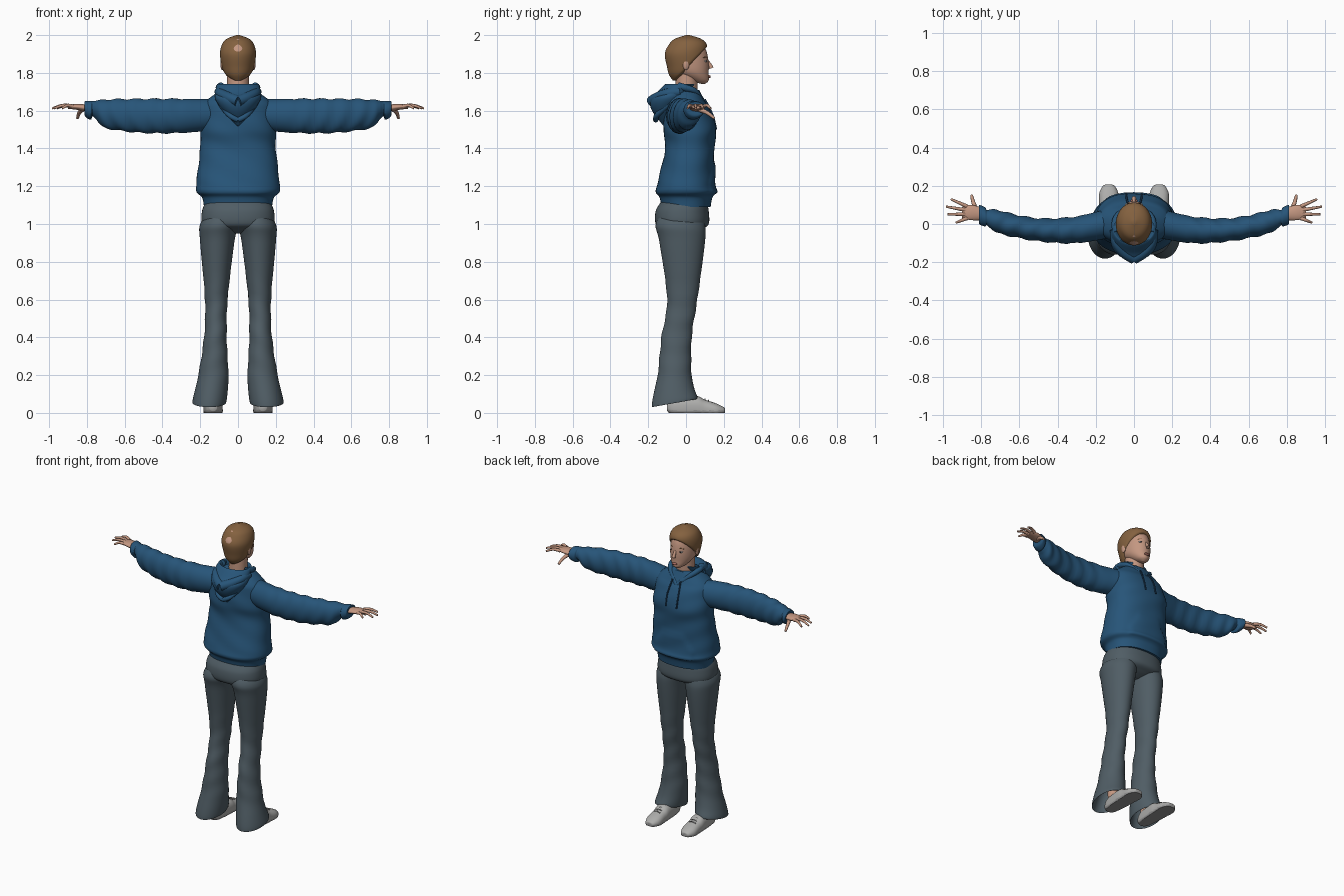
import bpy, bmesh, math
from mathutils import Vector, Matrix

cube = bpy.data.objects.get("Cube")
if cube:
    bpy.data.objects.remove(cube, do_unlink=True)


def material(name, red, green, blue):
    mat = bpy.data.materials.new(name)
    mat.use_nodes = True
    mat.diffuse_color = (red, green, blue, 1)
    shader = mat.node_tree.nodes["Principled BSDF"]
    shader.inputs["Base Color"].default_value = mat.diffuse_color
    shader.inputs["Roughness"].default_value = 0.8
    return mat


SKIN = material("skin", 0.55, 0.31, 0.22)
HAIR = material("brown hair", 0.23, 0.12, 0.05)
FABRIC = material("blue fabric", 0.02, 0.09, 0.19)
CORD = material("dark blue cord", 0.01, 0.04, 0.09)
TROUSER = material("slate trousers", 0.08, 0.11, 0.13)
SHOE = material("light grey shoe", 0.42, 0.42, 0.41)
SOLE = material("grey sole", 0.3, 0.3, 0.3)
LIPS = material("lips", 0.4, 0.15, 0.12)
WHITE = material("eye white", 0.7, 0.7, 0.7)
DARK = material("dark iris", 0.03, 0.03, 0.04)
SIDES = (("left", 1), ("right", -1))


def smoothstep(value, width):
    t = max(0, min(1, value / width + 0.5))
    return t * t * (3 - 2 * t)


def resample(rows, steps):
    """Smooth spline through rows of numbers."""
    rows = [Vector(row) for row in rows]
    padded = [rows[0], *rows, rows[-1]]
    result = []
    for before, start, end, after in zip(padded, padded[1:], padded[2:], padded[3:]):
        leave, arrive = (end - before) / 2, (after - start) / 2
        for k in range(steps):
            t = k / steps
            blend = t * t * (3 - 2 * t)
            result.append(start.lerp(end, blend) + leave * t * (1 - t) ** 2
                          - arrive * t * t * (1 - t))
    return result + [rows[-1]]


def finish(name, bm, mats):
    bmesh.ops.recalc_face_normals(bm, faces=bm.faces)
    for face in bm.faces:
        face.smooth = True
    mesh = bpy.data.meshes.new(name)
    bm.to_mesh(mesh)
    bm.free()
    for mat in mats:
        mesh.materials.append(mat)
    mesh.set_sharp_from_angle(angle=math.radians(60))
    bpy.context.collection.objects.link(bpy.data.objects.new(name, mesh))


def join_rings(name, rings, mats, rule=None):
    """Join rings of points into a closed, smooth-shaded object."""
    bm = bmesh.new()
    loops = [[bm.verts.new(point) for point in ring] for ring in rings]
    for lower, upper in zip(loops, loops[1:]):
        for i in range(len(lower)):
            bm.faces.new((lower[i - 1], lower[i], upper[i], upper[i - 1]))
    bm.faces.new(loops[0])
    bm.faces.new(loops[-1])
    if rule:
        for face in bm.faces:
            face.material_index = rule(face.calc_center_median())
    finish(name, bm, mats)


def loft(name, rows, mats, axis=2, side=1, power=2.0, deform=None, rule=None, steps=8, sides=64):
    """Rows: position on axis, centre and radii on the two other axes."""
    u, v = [k for k in range(3) if k != axis]
    rings = []
    for pos, centre_u, centre_v, radius_u, radius_v in resample(rows, steps):
        ring = []
        for i in range(sides):
            angle = math.tau * i / sides
            out, point = Vector(), Vector()
            out[u], out[v] = math.cos(angle), math.sin(angle)
            shape = [math.copysign(abs(out[k]) ** (2 / power), out[k]) for k in (u, v)]
            point[axis] = pos
            point[u] = centre_u + radius_u * shape[0]
            point[v] = centre_v + radius_v * shape[1]
            if deform:
                point = deform(point, out)
            point.x *= side
            ring.append(point)
        rings.append(ring)
    join_rings(name, rings, mats, rule)


def upright(name, rows, mat, **options):
    """Centred loft; rows: height, y centre, x radius, y radius."""
    loft(name, [(z, 0, *rest) for z, *rest in rows], [mat], **options)


def tube(name, path, radius, mat, side=1, taper=1.0, sides=12):
    """Round tube along a path, narrowing to radius * taper."""
    points = resample(path, 6)
    rings = []
    for i, point in enumerate(points):
        along = points[min(i + 1, len(points) - 1)] - points[max(i - 1, 0)]
        turn = along.to_track_quat("Z", "Y")
        size = radius * (1 + (taper - 1) * i / (len(points) - 1))
        ring = []
        for k in range(sides):
            angle = math.tau * k / sides
            spot = point + turn @ Vector((math.cos(angle), math.sin(angle), 0)) * size
            ring.append((spot.x * side, spot.y, spot.z))
        rings.append(ring)
    join_rings(name, rings, [mat])


def ellipsoid(name, centre, size, mat):
    bm = bmesh.new()
    place = Matrix.Translation(centre) @ Matrix.Diagonal((*size, 1))
    bmesh.ops.create_uvsphere(bm, u_segments=20, v_segments=12, radius=1, matrix=place)
    finish(name, bm, [mat])


# Hoodie body with a raised front pocket and soft folds
def torso_shape(point, out):
    half_width = 0.14 - max(0, point.z - 1.22) * 0.6
    pocket = 0.006
    for inside in (half_width - abs(point.x), point.z - 1.16, 1.33 - point.z, point.y - 0.04):
        pocket *= smoothstep(inside, 0.01)
    fold = math.sin(point.z * 45 + point.x * 22) * smoothstep(0.2 - abs(point.z - 1.4), 0.1)
    return point + out * (pocket + 0.002 * fold)


upright("hoodie_body", [
    (1.09, 0, .18, .13), (1.14, 0, .19, .14), (1.17, 0, .22, .16), (1.22, 0, .22, .15),
    (1.4, .02, .2, .13), (1.5, .02, .2, .14), (1.6, .01, .19, .12), (1.65, 0, .17, .1),
    (1.71, 0, .09, .07)], FABRIC, power=2.3, deform=torso_shape, sides=80)

# Hood hanging down the back, its rim and fold, the collar edge and drawstrings
upright("hood", [
    (1.52, -.1, .01, .02), (1.6, -.11, .08, .07), (1.66, -.09, .12, .1), (1.7, -.06, .12, .09),
    (1.74, -.03, .11, .08), (1.73, -.03, .09, .07), (1.68, -.01, .07, .05)], FABRIC)
for label, side in SIDES:
    tube(label + "_hood_rim", [(.1, -.03, 1.7), (.09, -.1, 1.69), (.05, -.15, 1.67),
                               (0, -.18, 1.65)], .025, FABRIC, side, taper=1.2)
    tube(label + "_hood_fold", [(.11, -.06, 1.66), (.05, -.15, 1.58), (0, -.16, 1.55)],
         .014, FABRIC, side)
    tube(label + "_collar", [(.09, -.04, 1.73), (.1, 0, 1.72), (.08, .05, 1.7),
                             (0, .1, 1.63)], .02, FABRIC, side, taper=.7)
    tube(label + "_drawstring", [(.03, .1, 1.66), (.04, .14, 1.58), (.04, .16, 1.5)],
         .005, CORD, side, sides=8)


# Sleeves sagging below a level top, with folds and cuffs
def arm_bend(x):
    return (x - 0.4) ** 2 / 2 - 0.035


def sleeve_shape(point, out):
    amount = 0.004 * smoothstep(0.22 - abs(point.x - 0.5), 0.1)
    return point + out * amount * math.sin(point.x * 65 + out.y * 3 - out.z * 2)


SLEEVE = [(.08, .08, .08), (.3, .07, .09), (.5, .06, .09), (.66, .06, .08), (.72, .06, .07),
          (.75, .05, .05), (.77, .04, .04), (.78, .05, .05), (.81, .05, .04), (.81, .03, .02)]
FINGERS = (("index", 24, .09), ("middle", 10, .11), ("ring", 0, .1), ("little", -22, .06))
for label, side in SIDES:
    loft(label + "_sleeve",
         [(x, arm_bend(x), 1.64 - 0.75 * deep, wide, deep) for x, wide, deep in SLEEVE],
         [FABRIC], axis=0, side=side, deform=sleeve_shape)

    # Hand: palm, four spread fingers and a lowered thumb
    loft(label + "_palm", [
        (.78, .05, 1.61, .03, .02), (.85, .06, 1.62, .04, .016), (.9, .06, 1.62, .03, .01)],
        [SKIN], axis=0, side=side)
    for k, (finger, degrees, length) in enumerate(FINGERS):
        base = Vector((0.875, 0.093 - 0.021 * k, 1.622))
        reach = Vector((math.cos(math.radians(degrees)), math.sin(math.radians(degrees)), 0))
        tip = base + reach * length
        middle = base.lerp(tip, 0.5)
        tip.z -= 0.01
        middle.z += 0.006
        tube(f"{label}_{finger}_finger", [base, middle, tip], .011, SKIN, side, taper=.5)
    tube(label + "_thumb", [(.82, .06, 1.61), (.84, .11, 1.59), (.85, .15, 1.56)],
         .014, SKIN, side, taper=.5)


# Flared trousers whose hems dip at the heel
def leg_shape(point, out):
    hem = smoothstep(0.08 - point.z, 0.12)
    fold = math.sin(point.z * 50 + out.x * 2) * smoothstep(0.25 - abs(point.z - 0.45), 0.2)
    return point + out * 0.002 * fold + Vector((0, 0, (point.y + 0.05) * 0.22 * hem))


upright("trouser_hips", [
    (1.12, -.01, .17, .12), (1.07, -.02, .19, .14), (1, -.02, .19, .14), (.97, -.02, .14, .1),
    (.95, -.02, .04, .05)], TROUSER, power=2.3)
for label, side in SIDES:
    loft(label + "_trouser_leg", [
        (1.08, .08, -.02, .06, .09), (1, .1, -.03, .1, .13), (.9, .11, -.02, .09, .12),
        (.6, .115, -.02, .06, .08), (.4, .12, -.05, .06, .08), (.2, .13, -.06, .08, .09),
        (.07, .15, -.06, .09, .12), (.07, .15, -.06, .08, .11), (.2, .13, -.05, .06, .07)],
        [TROUSER], side=side, deform=leg_shape)
    tube(label + "_ankle", [(.13, -.05, .25), (.13, -.04, .03)], .04, SKIN, side, taper=.8)

    # Shoe with a flat sole and laces
    outline = [(-.1, .03, .02, .02), (-.06, .03, .04, .05), (.05, .03, .05, .06),
               (.1, .02, .05, .05), (.16, .01, .05, .04), (.2, .01, .03, .02), (.206, .01, .01, .01)]
    loft(label + "_shoe", [(y, 0.132, *rest) for y, *rest in outline],
         [SHOE, SOLE], axis=1, side=side, power=2.4,
         deform=lambda point, out: Vector((point.x, point.y, max(point.z, 0))),
         rule=lambda centre: int(centre.z < 0.012))
    for k in range(3):
        y, z = 0.08 + 0.02 * k, 0.08 - 0.006 * k
        tube(f"{label}_lace_{k}", [(.11, y, z - .006), (.132, y, z), (.155, y, z - .006)],
             .003, SOLE, side, sides=6)

# Neck and head
tube("neck", [(0, 0, 1.64), (0, .005, 1.82)], .058, SKIN, sides=40)
upright("head", [
    (1.742, .09, .01, .01), (1.76, .07, .04, .05), (1.8, .03, .07, .09), (1.85, .01, .08, .11),
    (1.91, 0, .08, .11), (1.95, 0, .07, .09), (1.98, 0, .05, .06), (1.99, 0, .01, .01)], SKIN)


# Short hair that sinks under the skin along a slanted hairline
def hair_shape(point, out):
    return point - out * 0.03 * (1 - smoothstep(point.z - point.y - 1.815, 0.03))


HAIR_DEPTH = [(1.76, -.03, .04), (1.79, -.01, .08), (1.83, 0, .1), (1.9, 0, .112),
              (1.95, .01, .1), (1.98, .01, .07), (2, .01, .01)]
upright("hair", [(z, y, 0.85 * depth, depth) for z, y, depth in HAIR_DEPTH],
        HAIR, deform=hair_shape, sides=80)

# Facial features
tube("nose", [(0, .1, 1.88), (0, .125, 1.845), (0, .135, 1.825)], .007, SKIN, taper=1.7)
ellipsoid("lips", (0, .123, 1.78), (.019, .008, .008), LIPS)
for label, side in SIDES:
    ellipsoid(label + "_eye", (side * .033, .1, 1.862), (.014, .01, .006), WHITE)
    ellipsoid(label + "_iris", (side * .033, .106, 1.862), (.006, .006, .006), DARK)
    ellipsoid(label + "_ear", (side * .083, 0, 1.845), (.01, .017, .03), SKIN)
    tube(label + "_eyebrow", [(.016, .11, 1.88), (.033, .104, 1.885), (.05, .09, 1.88)],
         .003, HAIR, side, sides=8)
